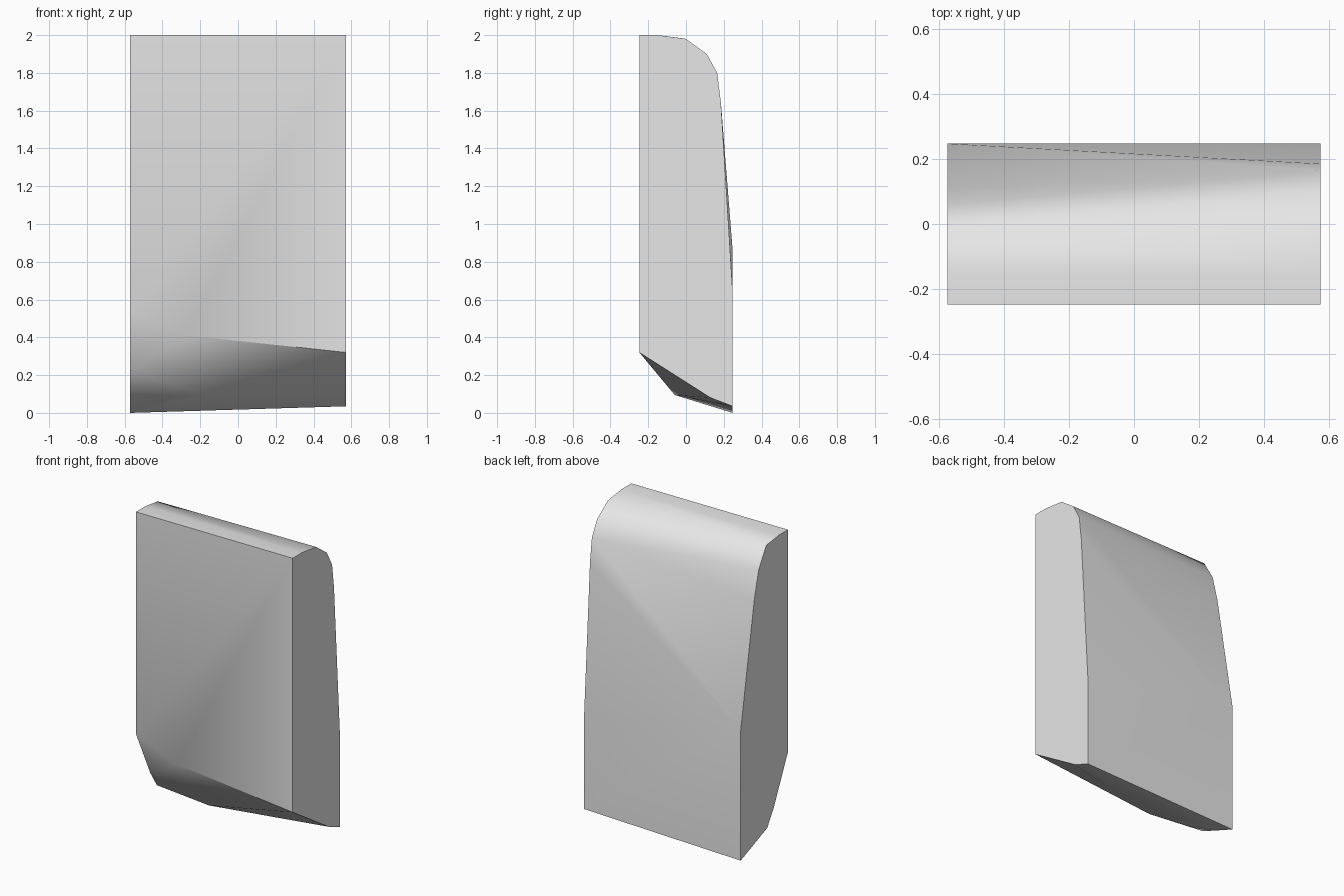
import bpy
import bmesh
import math

old = bpy.data.objects.get("Cube")
if old:
    bpy.data.objects.remove(old, do_unlink=True)

HALF_W, HALF_D = 0.573, 0.247

# Grey material
grey = bpy.data.materials.new("light_grey")
grey.use_nodes = True
grey.diffuse_color = (0.8, 0.8, 0.8, 1)
grey.node_tree.nodes["Principled BSDF"].inputs["Base Color"].default_value = (0.8, 0.8, 0.8, 1)

# End profiles as (y, z): top front, over the rounded top, down the back, under to the front
left_end = [(-HALF_D, 2), (-0.15, 2), (0, 1.98), (0.11, 1.9), (0.165, 1.8),
            (0.185, 1.64), (HALF_D, 0.64), (HALF_D, 0.035), (0.13, 0.08), (-HALF_D, 0.32)]
right_end = [(-HALF_D, 2), (-0.15, 2), (-0.02, 1.983), (0.06, 1.85), (0.105, 1.67),
             (HALF_D, 0.86), (HALF_D, 0), (-0.03, 0.11), (-0.1, 0.22), (-HALF_D, 0.53)]

# Corners of the chamfered underside between the two ends
underside = [(-0.27, -HALF_D, 0.41), (0.5, -HALF_D, 0.33),
             (-0.17, -0.06, 0.095), (-0.35, -0.015, 0.085)]

points = [(HALF_W, y, z) for y, z in left_end]
points += [(-HALF_W, y, z) for y, z in right_end]
points += underside

# Wrap the profiles and corners into one faceted solid
bm = bmesh.new()
for p in points:
    bm.verts.new(p)
hull = bmesh.ops.convex_hull(bm, input=bm.verts)
loose = [v for v in bm.verts if not v.link_faces]
bmesh.ops.delete(bm, geom=loose, context="VERTS")
bmesh.ops.dissolve_limit(bm, angle_limit=math.radians(0.5), verts=bm.verts, edges=bm.edges)
bmesh.ops.recalc_face_normals(bm, faces=bm.faces)

mesh = bpy.data.meshes.new("sculpted_block")
bm.to_mesh(mesh)
bm.free()
mesh.materials.append(grey)
block = bpy.data.objects.new("sculpted_block", mesh)
bpy.context.collection.objects.link(block)

# Smooth the soft creases and keep the flat ends sharp
bpy.ops.object.select_all(action="DESELECT")
block.select_set(True)
bpy.context.view_layer.objects.active = block
bpy.ops.object.shade_smooth_by_angle(angle=math.radians(30))
